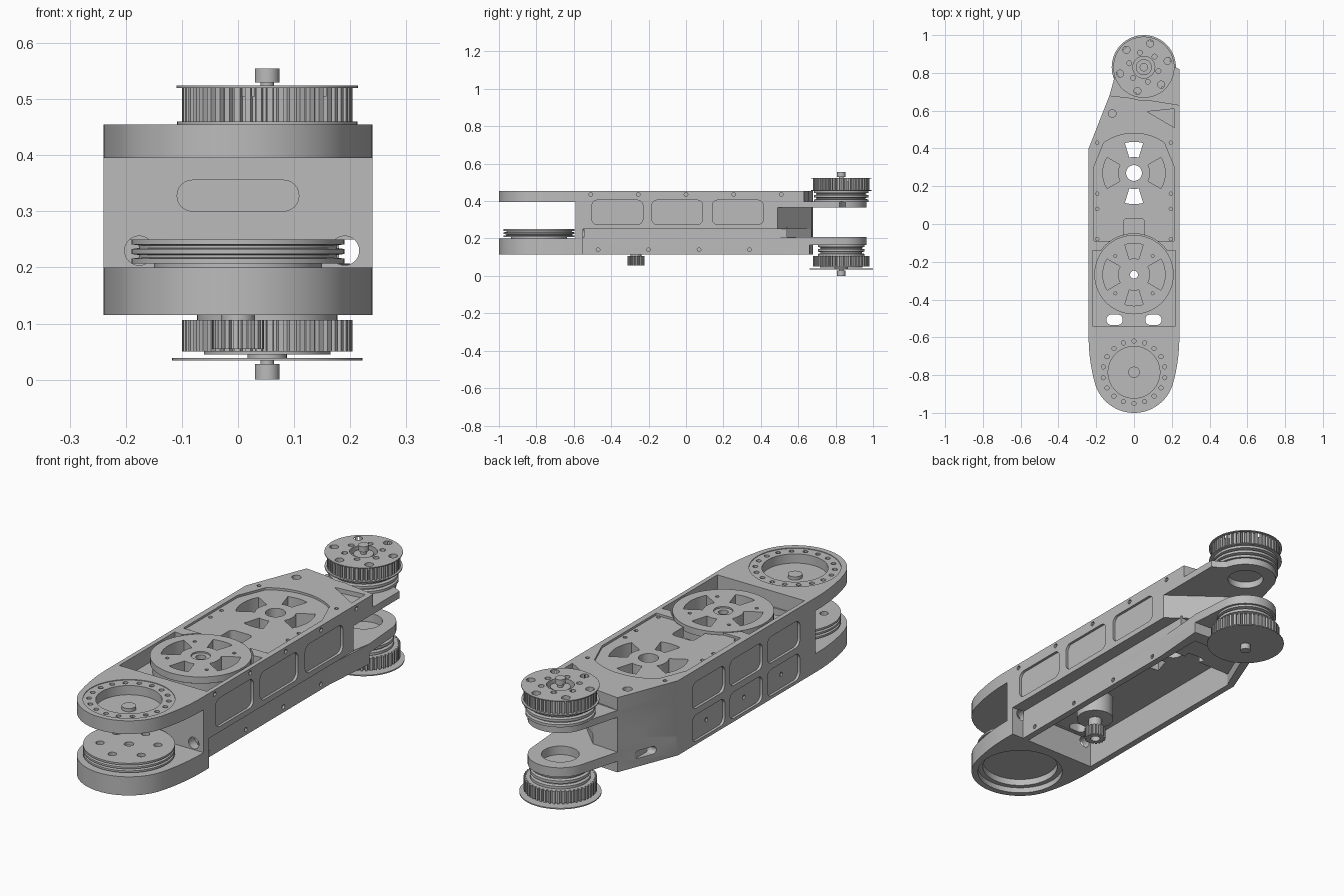
import bpy, bmesh
from math import sin, cos, pi, radians
from mathutils import Matrix

default_cube = bpy.data.objects.get("Cube")
if default_cube:
    bpy.data.objects.remove(default_cube, do_unlink=True)

parts = []
FACING_UP = Matrix.Identity(4)
FACING_FRONT = Matrix.Rotation(pi / 2, 4, 'X')                  # outline in x, z; depth along -y
FACING_SIDE = Matrix.Rotation(pi / 2, 4, 'Z') @ FACING_FRONT    # outline in y, z; depth along x

# Main levels and joint centres
WIDTH = 0.24
BASE, FORK_TOP, STEP, PLATE, DECK, ABOVE = 0.115, 0.205, 0.25, 0.395, 0.455, 0.6
REAR = (0.052, 0.83)
NOSE = (0, -0.785)
DRIVE = (0, -0.268)
COVER = (0, 0.27)
WALL_FRONT, WALL_BACK = -0.59, -0.55


# ---- outline helpers ----
def arc(centre, r, start, end, n=24):
    angles = [radians(start + (end - start) * i / n) for i in range(n + 1)]
    return [(centre[0] + r * cos(a), centre[1] + r * sin(a)) for a in angles]


def circle(centre, r, n=56):
    return arc(centre, r, 0, 360, n)[:-1]


def mirrored(half):
    return half + [(-x, y) for x, y in reversed(half)]


def rectangle(left, right, front, back):
    return [(left, front), (right, front), (right, back), (left, back)]


def rounded(x, y, w, h, r):
    pts = []
    for i, (sx, sy) in enumerate(((1, 1), (-1, 1), (-1, -1), (1, -1))):
        pts += arc((x + sx * (w / 2 - r), y + sy * (h / 2 - r)), r, 90 * i, 90 * i + 90, 6)
    return pts


def fan(centre, angle):
    spread = 17 if angle % 180 else 30
    inner, outer = 0.085, 0.165
    return (arc(centre, outer, angle - spread, angle + spread, 8)
            + arc(centre, inner, angle + spread, angle - spread, 8))


def ring_of(centre, ring, r, count, phase=0):
    return [circle(p, r, 12) for p in arc(centre, ring, phase, phase + 360, count)[:-1]]


def toothed(centre, r, teeth, depth):
    pitch = 360 / teeth
    pts = []
    for i in range(teeth):
        pts += arc(centre, r, i * pitch, (i + 0.5) * pitch, 1)
        pts += arc(centre, r - depth, (i + 0.6) * pitch, (i + 0.9) * pitch, 1)
    return pts


# ---- solid helpers ----
def finish(name, bm):
    bmesh.ops.recalc_face_normals(bm, faces=bm.faces)
    mesh = bpy.data.meshes.new(name)
    bm.to_mesh(mesh)
    bm.free()
    obj = bpy.data.objects.new(name, mesh)
    bpy.context.collection.objects.link(obj)
    return obj


def skin(bm, rings):
    for a, b in zip(rings, rings[1:]):
        for i in range(len(a)):
            bm.faces.new((a[i - 1], a[i], b[i], b[i - 1]))
    bm.faces.new(rings[0])
    bm.faces.new(rings[-1])


def extrude(name, loops, low, high, facing=FACING_UP):
    bm = bmesh.new()
    for pts in loops:
        skin(bm, [[bm.verts.new((x, y, z)) for x, y in pts] for z in (low, high)])
    bm.transform(facing)
    return finish(name, bm)


def prism(name, pts, low, high):
    parts.append(extrude(name, [pts], low, high))
    return parts[-1]


def lathe(name, centre, profile):
    bm = bmesh.new()
    skin(bm, [[bm.verts.new((x, y, z)) for x, y in circle(centre, r)] for r, z in profile])
    parts.append(finish(name, bm))
    return parts[-1]


def cut(obj, loops, low, high, facing=FACING_UP, operation='DIFFERENCE'):
    tool = extrude("cutter", loops, low, high, facing)
    tool.hide_render = True
    mod = obj.modifiers.new("shape", 'BOOLEAN')
    mod.operation, mod.solver, mod.object = operation, 'EXACT', tool


def add(obj, pts, low, high):
    cut(obj, [pts], low, high, operation='UNION')


def bake(obj):
    tools = [mod.object for mod in obj.modifiers]
    bpy.context.view_layer.update()
    graph = bpy.context.evaluated_depsgraph_get()
    mesh = bpy.data.meshes.new_from_object(obj.evaluated_get(graph))
    obj.modifiers.clear()
    obj.data = mesh
    for tool in tools:
        bpy.data.objects.remove(tool, do_unlink=True)


# ---- frame: plates, walls and forks fused together ----
# nose outline: a wide arc runs tangent from the flank into the round tip
flank = arc((-0.672, -0.6), 0.912, 0, -15.4, 8)
tip = arc(NOSE, 0.215, -20, -90, 20)
nose = list(reversed(mirrored(flank + tip[:-1])))
side_start, tail_left, tail_mid = (-WIDTH, 0.4), (-0.13, 0.68), (0, 0.67)
fork_end = arc(REAR, 0.135, 10, 165)
inset = 0.18   # outer face of the set-back lower wall

frame = prism("frame", nose + [(WIDTH, 0.63), (0.05, 0.66), tail_left, side_start], PLATE, DECK)
# upper housing, front wall and lower nose
add(frame, [(-WIDTH, WALL_FRONT), (WIDTH, WALL_FRONT), (WIDTH, 0.49), tail_mid, tail_left, side_start], STEP, 0.4)
add(frame, rectangle(-WIDTH, WIDTH, WALL_FRONT, WALL_BACK), 0.19, 0.26)
add(frame, nose + [(WIDTH, WALL_BACK), (-WIDTH, WALL_BACK)], BASE, 0.2)
# lower side walls
add(frame, [(-WIDTH, WALL_FRONT), (-0.21, WALL_FRONT), (-0.21, 0.4), (-0.1, 0.67), tail_left, side_start], BASE, 0.26)
add(frame, rectangle(0.15, inset, -0.57, 0.54), BASE, 0.26)
# web between the forks and lower rear block
add(frame, [side_start, (inset, 0.4), (inset, 0.49), tail_mid, tail_left], 0.2, 0.37)
add(frame, [side_start, (inset, 0.4), (0.2, 0.66), tail_left], BASE, FORK_TOP)
# upper and lower rear forks
add(frame, [(-0.2, 0.45), (WIDTH, 0.45), (WIDTH, 0.82), (0.2, 0.84)] + fork_end + [tail_left], 0.365, 0.397)
add(frame, [(-inset, 0.5), (0.17, 0.5), (0.2, 0.66)] + fork_end + [tail_left], 0.165, 0.207)

# open underside and front joint housing
cut(frame, [rectangle(-0.21, 0.15, -0.545, 0.39)], 0, STEP + 0.005)
cut(frame, [[(-0.21, 0.35), (0.15, 0.35), (0.15, 0.6), (-0.12, 0.6), (-0.21, 0.39)]], 0, 0.165)
cut(frame, [circle(NOSE, 0.187)], 0, 0.14)
cut(frame, [circle(NOSE, 0.165)], 0, 0.17)
# bearing seat on top of the nose
cut(frame, [circle(NOSE, 0.19)], 0.452, ABOVE)
cut(frame, [circle(NOSE, 0.137)], 0.41, ABOVE)
cut(frame, ring_of(NOSE, 0.165, 0.011, 18, 10), 0.43, ABOVE)
# drive pocket, rear cover recess and connecting slot
cut(frame, [mirrored([(0.22, -0.54), (0.22, -0.14)] + arc(DRIVE, 0.216, 35, 85))], 0.385, ABOVE)
cut(frame, [mirrored([(0.213, -0.09), (0.213, 0.3)] + arc((0, 0.2), 0.28, 55, 85))], 0.445, ABOVE)
cut(frame, [rounded(0, -0.03, 0.11, 0.12, 0.02)], 0.4, ABOVE)
# openings through the deck
cut(frame, [rounded(s * 0.103, -0.507, 0.085, 0.055, 0.025) for s in (-1, 1)], 0.2, ABOVE)
cut(frame, [fan(COVER, 90), fan(COVER, 270), circle(COVER, 0.042)], 0.15, ABOVE)
cut(frame, [fan(COVER, 0), fan(COVER, 180)], 0.38, ABOVE)
cut(frame, [circle(DRIVE, 0.021)], 0.2, ABOVE)
# deck screws, corner socket and corner pocket
cut(frame, [circle((s * 0.195, y), 0.009, 12) for s in (-1, 1) for y in (-0.08, 0.08, 0.16, 0.43)], 0.43, ABOVE)
cut(frame, [circle((-0.115, 0.585), 0.02)], 0.42, ABOVE)
cut(frame, [[(0.07, 0.595), (0.215, 0.51), (0.215, 0.61)]], 0.435, ABOVE)
# rear joint clearance and bores
cut(frame, [circle(REAR, 0.175)], 0.397, ABOVE)
cut(frame, [circle(REAR, 0.078)], 0, 0.42)
# front wall recess and cable tunnels
cut(frame, [rounded(0, 0.328, 0.217, 0.055, 0.027)], 0.57, 0.7, FACING_FRONT)
cut(frame, [circle((x, 0.23), 0.026) for x in (-0.176, 0.19)], 0.546, 0.7, FACING_FRONT)
# shallow side windows: one row on the left side, two shorter rows on the right
depth = WIDTH - 0.012
right_spots = [(0.27 * i - 0.09, z) for i in (-1, 0, 1) for z in (0.34, 0.19)]
cut(frame, [rounded(y, 0.34, 0.273, 0.13, 0.03) for y in (-0.367, -0.047, 0.277)], depth, 1, FACING_SIDE)
cut(frame, [rounded(y, z, 0.235, 0.12, 0.03) for y, z in right_spots], -1, -depth, FACING_SIDE)
cut(frame, [circle(p, 0.01, 12) for p in right_spots[1::2]], -1, -0.22, FACING_SIDE)
# side screw holes and slot beside the lower fork
cut(frame, [circle((i * 0.255, 0.435), 0.01, 12) for i in range(-2, 3)], 0.23, 1, FACING_SIDE)
cut(frame, [circle((i * 0.27 - 0.2, 0.14), 0.01, 12) for i in range(-1, 3)], 0.17, 1, FACING_SIDE)
cut(frame, [rounded(0.55, 0.17, 0.1, 0.035, 0.017)], -1, -0.16, FACING_SIDE)
prism("nose_boss", circle(NOSE, 0.03), 0.405, 0.425)

# ---- spoked drive disc, motor and pinion ----
disc = lathe("drive_disc", DRIVE, [(0.2, 0.38), (0.2, 0.42), (0.21, 0.425), (0.21, DECK)])
cut(disc, [fan(DRIVE, a) for a in range(0, 360, 90)], 0.39, ABOVE)
cut(disc, ring_of(DRIVE, 0.14, 0.008, 4, 45), 0.43, ABOVE)
cut(disc, [circle(DRIVE, 0.04)], 0.448, ABOVE)
motor = lathe("motor_boss", DRIVE, [(0.03, 0.1), (0.03, 0.15), (0.08, 0.155), (0.08, 0.27)])
pinion = prism("pinion", toothed(DRIVE, 0.046, 18, 0.008), 0.055, 0.106)
for part in (disc, motor, pinion):
    cut(part, [circle(DRIVE, 0.021)], 0, ABOVE)


# ---- grooved discs of the front and rear joints ----
def grooved(name, centre, r, low, high, lands):
    step = (high - low) / (4 * lands - 2)
    profile = []
    for i in range(lands):
        start = low + 4 * i * step
        profile += [(r, start), (r, start + 2 * step)]
        if i < lands - 1:
            profile += [(r - 0.014, start + 2.5 * step), (r - 0.014, start + 3.5 * step)]
    return lathe(name, centre, profile)


prism("front_disc_foot", circle(NOSE, 0.15), 0.175, 0.21)
output = grooved("front_output_disc", NOSE, 0.19, 0.207, STEP, 3)
cut(output, ring_of(NOSE, 0.12, 0.018, 6, 30) + [circle(NOSE, 0.02)], 0.235, ABOVE)
grooved("upper_grooved_hub", REAR, 0.145, 0.396, 0.456, 3)
grooved("lower_grooved_hub", REAR, 0.125, 0.105, 0.168, 3)


# ---- rear joint pulleys ----
def shaft(name, tip, shoulder, root):
    lathe(name, REAR, [(0.012, root), (0.012, shoulder), (0.022, shoulder), (0.022, tip)])


belt_outline = toothed(REAR, 0.152, 48, 0.01)
prism("lower_belt_pulley", belt_outline, 0.05, 0.106)
pulley = prism("upper_belt_pulley", belt_outline, DECK, 0.521)
cap = prism("upper_pulley_cap", circle(REAR, 0.162), 0.52, 0.524)
for part in (pulley, cap):
    cut(part, ring_of(REAR, 0.13, 0.019, 6, 15) + ring_of(REAR, 0.08, 0.013, 6, 45), 0.505, ABOVE)
    cut(part, [circle(REAR, 0.058)], 0.495, ABOVE)
prism("upper_pulley_flange", circle(REAR, 0.161), DECK, 0.46)
prism("upper_bearing", circle(REAR, 0.042), 0.49, 0.515)
shaft("upper_shaft", 0.555, 0.53, 0.51)
lathe("lower_hub", REAR, [(0.035, 0.036), (0.035, 0.045), (0.113, 0.045), (0.113, 0.055)])
prism("lower_pulley_flange", circle(REAR, 0.17), 0.034, 0.039)
shaft("lower_shaft", 0, 0.028, 0.04)

# ---- single grey finish, smooth curved walls ----
grey = bpy.data.materials.new("metal_grey")
grey.use_nodes = True
grey.diffuse_color = (0.5, 0.5, 0.5, 1)
grey.node_tree.nodes["Principled BSDF"].inputs["Base Color"].default_value = grey.diffuse_color
bpy.ops.object.select_all(action='DESELECT')
for part in parts:
    bake(part)
    part.data.materials.clear()
    part.data.materials.append(grey)
    part.select_set(True)
bpy.context.view_layer.objects.active = frame
bpy.ops.object.shade_smooth_by_angle(angle=radians(30))
